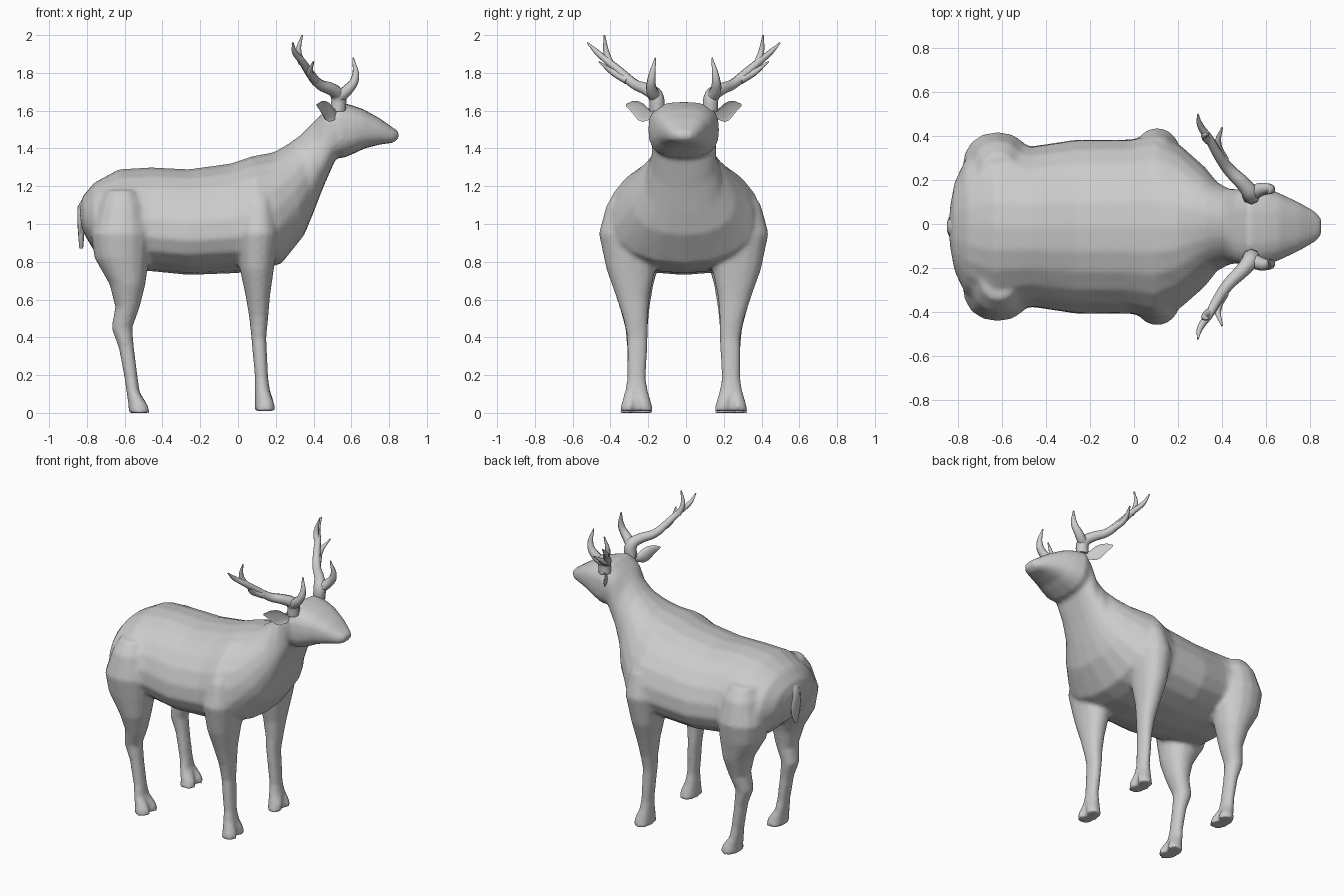
import bpy
import bmesh
import math
from mathutils import Vector

if "Cube" in bpy.data.objects:
    bpy.data.objects.remove(bpy.data.objects["Cube"])

UNIT = 0.01            # all tables below are in hundredths
MID_Y = -0.012         # symmetry plane
SIDES = {"left": 1, "right": -1}

coat = bpy.data.materials.new("plain grey")
coat.use_nodes = True
grey = (0.6, 0.6, 0.6, 1)
coat.diffuse_color = grey
coat.node_tree.nodes["Principled BSDF"].inputs["Base Color"].default_value = grey


def power_circle(count, power):
    """Unit superellipse points."""
    for i in range(count):
        a = math.tau * i / count
        c, s = math.cos(a), math.sin(a)
        yield (math.copysign(abs(c) ** (2 / power), c),
               math.copysign(abs(s) ** (2 / power), s))


def loft(bm, rings):
    """Skin a list of point rings and close both ends."""
    rows = [[bm.verts.new(p) for p in ring] for ring in rings]
    for low, high in zip(rows, rows[1:]):
        for i in range(len(low)):
            j = (i + 1) % len(low)
            bm.faces.new((low[i], low[j], high[j], high[i]))
    bm.faces.new(rows[0])
    bm.faces.new(rows[-1])


def finish(bm, name, angle=60):
    """Turn the bmesh into a smooth shaded object."""
    bmesh.ops.recalc_face_normals(bm, faces=bm.faces)
    mesh = bpy.data.meshes.new(name)
    bm.to_mesh(mesh)
    bm.free()
    mesh.materials.append(coat)
    obj = bpy.data.objects.new(name, mesh)
    bpy.context.collection.objects.link(obj)
    shade(obj, angle)
    return obj


def shade(obj, angle):
    bpy.ops.object.select_all(action="DESELECT")
    obj.select_set(True)
    bpy.context.view_layer.objects.active = obj
    bpy.ops.object.shade_smooth_by_angle(angle=math.radians(angle))


# Torso, neck and head sections: top x, top z, bottom x, bottom z, half width
TORSO = [
    (-84, 109, -83, 99, 9), (-82, 115, -81, 94, 20), (-76, 122, -77, 87, 30),
    (-63, 129, -64, 75, 38), (-46, 130, -46, 75, 36), (-26, 129, -26, 73, 39),
    (-4, 132, 0, 74, 39), (8, 136, 13, 76, 42), (19, 138, 23, 79, 36),
    (26, 142, 35, 94, 27), (33, 147, 40, 106, 20), (40, 154, 45, 119, 17),
]
HEAD = [
    (45, 159, 52, 135, 17), (52, 165, 56, 135, 19), (60, 163, 63, 138, 17),
    (66, 161, 67, 140, 15), (75, 156, 75, 142, 11), (82, 151, 82, 143, 7),
    (85, 149, 85, 145, 4),
]


def profile_ring(top_x, top_z, low_x, low_z, half, egg, power):
    top, low = Vector((top_x, 0, top_z)), Vector((low_x, 0, low_z))
    ring = []
    for c, s in power_circle(20, power):
        p = top.lerp(low, (1 - s) / 2)
        p.y = half * c * (1 - egg * s)
        ring.append(p * UNIT + Vector((0, MID_Y, 0)))
    return ring


body = bmesh.new()
loft(body, [profile_ring(*row, 0.18, 2.2) for row in TORSO]
     + [profile_ring(*row, 0, 2.7) for row in HEAD])

# Leg sections: z, back x, front x, inner y, outer y
FRONT_LEG = [
    (1, 9, 20, 16, 34), (5, 9, 20, 17, 33), (12, 9, 17, 19, 31),
    (18, 9, 16, 20, 30), (40, 7, 15, 19, 30), (50, 6, 16, 19, 32),
    (62, 4, 17, 18, 36), (76, 1, 19, 15, 41), (95, -1, 22, 12, 45),
    (110, 2, 20, 10, 41), (120, 6, 17, 12, 34),
]
HIND_LEG = [
    (0, -58, -46, 16, 34), (4, -58, -47, 17, 33), (11, -59, -52, 19, 31),
    (18, -60, -53, 20, 30), (34, -63, -55, 20, 30), (45, -67, -56, 19, 31),
    (56, -65, -52, 18, 34), (68, -68, -49, 16, 38), (82, -76, -47, 12, 41),
    (95, -78, -46, 10, 43), (110, -74, -49, 8, 39), (118, -70, -53, 10, 33),
]


def leg_ring(side, index, z, back, front, inner, outer):
    ring = []
    for i, (c, s) in enumerate(power_circle(16, 2.2)):
        x = (back + front) / 2 + c * (front - back) / 2
        y = (inner + outer) / 2 + s * (outer - inner) / 2
        if index < 2 and i == 0:
            x -= 3                      # cleft between the toes
        ring.append(Vector((x * UNIT, MID_Y + side * y * UNIT, z * UNIT)))
    return ring


for side in SIDES.values():
    for table in (FRONT_LEG, HIND_LEG):
        loft(body, [leg_ring(side, i, *row) for i, row in enumerate(table)])

# Fuse torso and legs into one skin with soft joins
skin = finish(body, "body_and_legs")
fuse = skin.modifiers.new("fuse", "REMESH")
fuse.mode = "VOXEL"
fuse.voxel_size = 0.013
fuse.use_smooth_shade = True
soften = skin.modifiers.new("soften", "SMOOTH")
soften.factor = 0.5
soften.iterations = 6

# Ears: leaf shapes hollowed on the front; along, lift, half height, half depth
EAR = [(-3, 0, 2, 2), (2, 0, 3, 2), (6, 1, 5, 2.5), (9, 2, 5, 2), (13, 4, 3, 1), (17, 5, 0.5, 0.4)]
ear_root = Vector((52, 17, 158))
ear_along = Vector((-0.6, 0.8, 0))
ear_front = Vector((0.8, 0.6, 0))

for word, side in SIDES.items():
    bm = bmesh.new()
    rings = []
    for along, lift, tall, deep in EAR:
        ring = []
        for c, s in power_circle(12, 2):
            depth = deep * (c if c < 0 else -0.3 * c)
            p = ear_root + ear_along * along + ear_front * depth
            p.z += lift + tall * s
            ring.append(Vector((p.x * UNIT, MID_Y + side * p.y * UNIT, p.z * UNIT)))
        rings.append(ring)
    loft(bm, rings)
    finish(bm, word + "_ear")

# Tail: flat hanging leaf; x, z, half width, half depth
TAIL = [(-80, 114, 3, 2), (-83, 109, 4, 2), (-83, 100, 5, 2), (-83, 93, 4, 1.5), (-83, 87, 1, 1)]
bm = bmesh.new()
loft(bm, [[Vector(((x + deep * s) * UNIT, MID_Y + wide * c * UNIT, z * UNIT))
           for c, s in power_circle(12, 2)] for x, z, wide, deep in TAIL])
finish(bm, "tail")

# Antlers: tapered branches; x, y, z, radius
BRANCHES = [
    # main beam
    [(53, 14, 160, 4), (53, 15, 168, 4), (50, 19, 171, 3.4), (43, 26, 174, 2.8),
     (38, 33, 180, 2.4), (34, 40, 186, 2), (30, 46, 191, 1.5), (29, 51, 196, 0.4)],
    # brow tine
    [(53, 15, 167, 3.5), (58, 17, 171, 3), (62, 17, 177, 2.2), (61, 15, 188, 0.4)],
    # upper tine
    [(34, 39, 185, 2), (32, 41, 191, 1.6), (34, 42, 200, 0.4)],
    # rear tine
    [(41, 30, 176, 2.2), (38, 37, 180, 1.8), (40, 45, 186, 0.4)],
]

for word, side in SIDES.items():
    curve = bpy.data.curves.new(word + "_antler", "CURVE")
    curve.dimensions = "3D"
    curve.bevel_depth = UNIT
    curve.bevel_resolution = 2
    curve.resolution_u = 4
    curve.use_fill_caps = True
    curve.materials.append(coat)
    for branch in BRANCHES:
        spline = curve.splines.new("BEZIER")
        spline.bezier_points.add(len(branch) - 1)
        for point, (x, y, z, radius) in zip(spline.bezier_points, branch):
            point.co = (x * UNIT, MID_Y + side * y * UNIT, z * UNIT)
            point.radius = radius
            point.handle_left_type = point.handle_right_type = "AUTO"
    antler = bpy.data.objects.new(word + "_antler", curve)
    bpy.context.collection.objects.link(antler)
    bpy.ops.object.select_all(action="DESELECT")
    antler.select_set(True)
    bpy.context.view_layer.objects.active = antler
    bpy.ops.object.convert(target="MESH")
    shade(bpy.context.view_layer.objects.active, 60)
